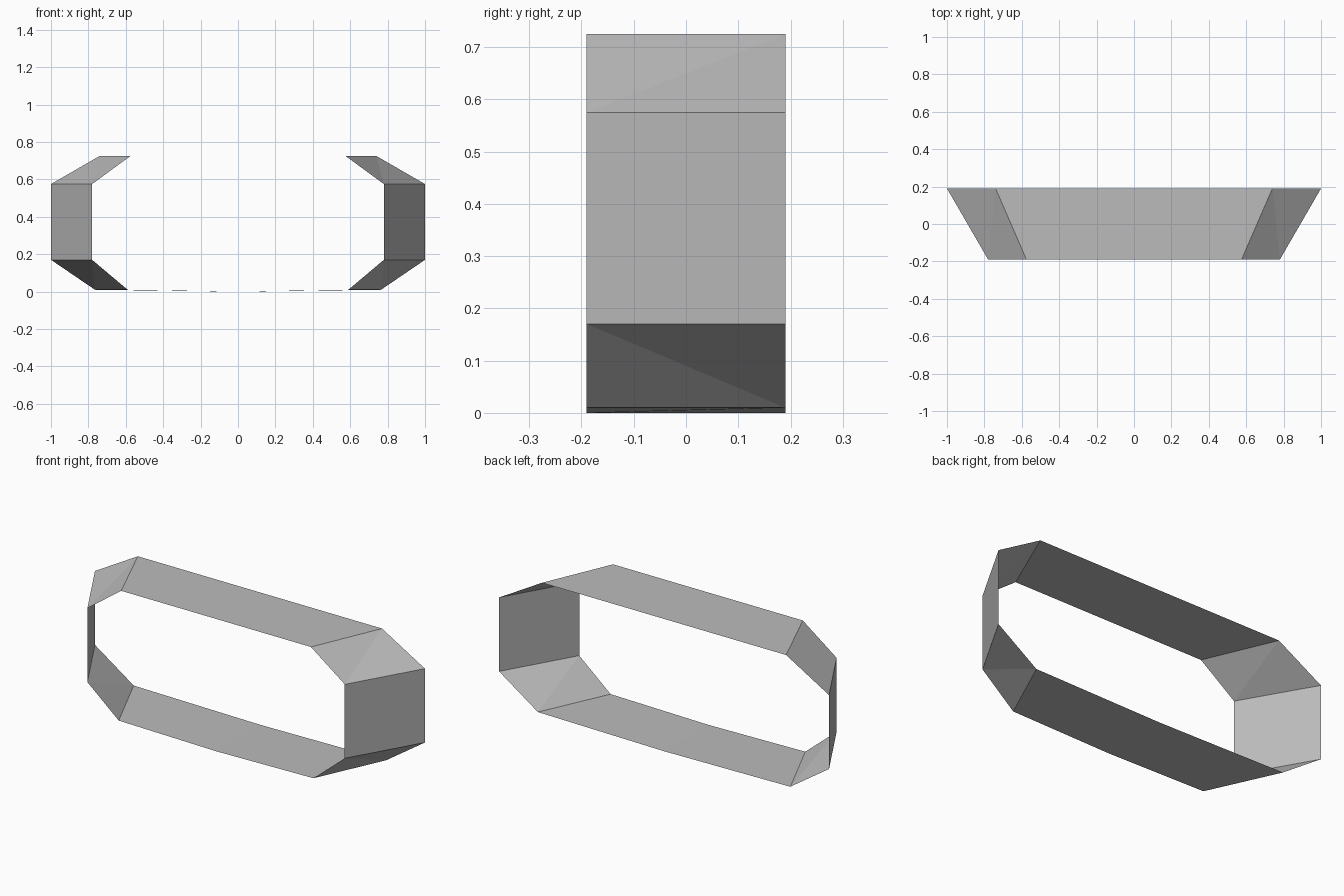
import bpy, bmesh

if "Cube" in bpy.data.objects:
    bpy.data.objects.remove(bpy.data.objects["Cube"])

# One flat grey for the whole band
grey = bpy.data.materials.new("mid grey")
grey.diffuse_color = (0.5, 0.5, 0.5, 1)
grey.use_nodes = True
grey.node_tree.nodes["Principled BSDF"].inputs["Base Color"].default_value = grey.diffuse_color

HALF_DEPTH = 0.19
# Right half of the outline, bottom centre to top: (front x, back x, z)
half = [(0.0, 0.0, 0.0), (0.59, 0.765, 0.01), (0.78, 1.0, 0.17),
        (0.78, 1.0, 0.575), (0.575, 0.74, 0.725)]
outline = half + [(-f, -b, z) for f, b, z in reversed(half[1:])]

# Thin closed band, splayed wider towards the back
bm = bmesh.new()
front = [bm.verts.new((f, -HALF_DEPTH, z)) for f, b, z in outline]
back = [bm.verts.new((b, HALF_DEPTH, z)) for f, b, z in outline]
n = len(outline)
for i in range(n):
    j = (i + 1) % n
    a, c = outline[i], outline[j]
    corner = a[2] != c[2] and a[0] != c[0] and 0 not in (a[0], c[0])
    if corner:
        # Twisted corner panels fold from the outer front to the inner back
        p, q = (i, j) if abs(a[0]) > abs(c[0]) else (j, i)
        bm.faces.new((front[p], back[q], back[p]))
        bm.faces.new((front[p], front[q], back[q]))
    else:
        bm.faces.new((front[i], front[j], back[j], back[i]))
bmesh.ops.recalc_face_normals(bm, faces=bm.faces)

mesh = bpy.data.meshes.new("octagonal_band")
bm.to_mesh(mesh)
bm.free()
mesh.materials.append(grey)
band = bpy.data.objects.new("octagonal_band", mesh)
bpy.context.collection.objects.link(band)
